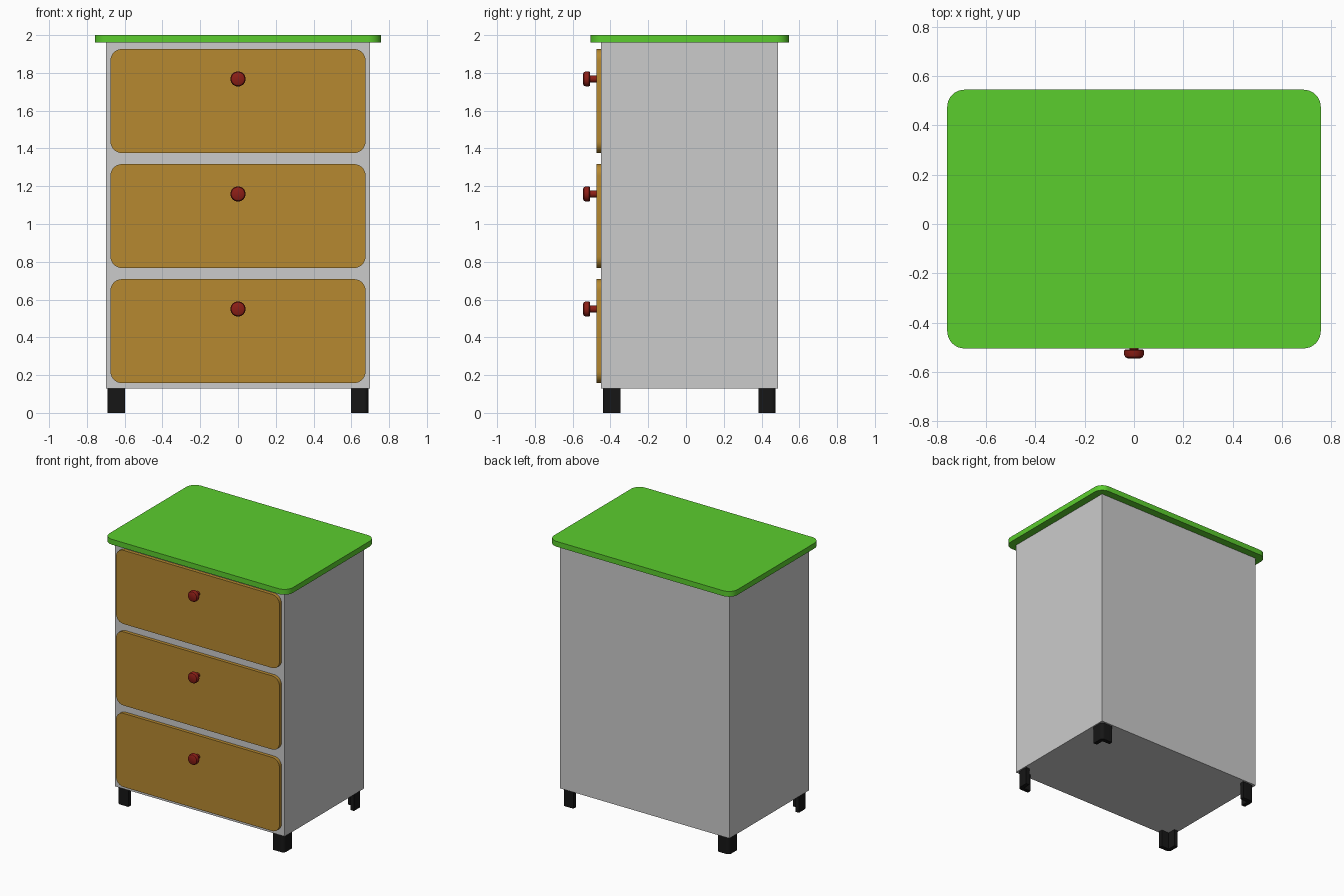
import bpy, bmesh, math
from mathutils import Matrix

if "Cube" in bpy.data.objects:
    bpy.data.objects.remove(bpy.data.objects["Cube"])


def material(name, rgb):
    m = bpy.data.materials.new(name)
    m.diffuse_color = (*rgb, 1)
    m.use_nodes = True
    m.node_tree.nodes["Principled BSDF"].inputs["Base Color"].default_value = m.diffuse_color
    return m


GREEN = material("green", (0.105, 0.61, 0.027))
WOOD = material("wood", (0.47, 0.25, 0.03))
RED = material("dark_red", (0.26, 0.013, 0.008))
BLACK = material("black", (0.008, 0.008, 0.008))


def finish(name, bm, mat=None, smooth=True):
    bmesh.ops.recalc_face_normals(bm, faces=bm.faces)
    me = bpy.data.meshes.new(name)
    bm.to_mesh(me)
    bm.free()
    ob = bpy.data.objects.new(name, me)
    bpy.context.collection.objects.link(ob)
    if mat:
        me.materials.append(mat)
    if smooth:
        bpy.ops.object.select_all(action='DESELECT')
        ob.select_set(True)
        bpy.context.view_layer.objects.active = ob
        bpy.ops.object.shade_smooth_by_angle(angle=math.radians(35))
    return ob


def prism(points, z0, z1):
    """Extrude a 2D outline upwards."""
    bm = bmesh.new()
    face = bm.faces.new([bm.verts.new((x, y, z0)) for x, y in points])
    new = bmesh.ops.extrude_face_region(bm, geom=[face])["geom"]
    verts = [g for g in new if isinstance(g, bmesh.types.BMVert)]
    bmesh.ops.translate(bm, verts=verts, vec=(0, 0, z1 - z0))
    return bm


def rounded_rect(w, h, r, n=8):
    """Outline of a rounded rectangle centred on the origin."""
    pts = []
    for k, (sx, sy) in enumerate(((1, 1), (-1, 1), (-1, -1), (1, -1))):
        for i in range(n + 1):
            a = math.pi / 2 * (k + i / n)
            pts.append((sx * (w / 2 - r) + r * math.cos(a),
                        sy * (h / 2 - r) + r * math.sin(a)))
    return pts


TO_FRONT = Matrix.Rotation(math.pi / 2, 4, 'X')  # local z turns to -y

# Cabinet body
bm = bmesh.new()
bmesh.ops.create_cube(bm, size=1, matrix=Matrix.Translation((0, 0.019, 1.045))
                      @ Matrix.Diagonal((1.40, 0.937, 1.83, 1)))
finish("cabinet_body", bm, smooth=False)

# Worktop
bm = prism(rounded_rect(1.516, 1.05, 0.07), 1.96, 2.0)
bmesh.ops.translate(bm, verts=bm.verts, vec=(0, 0.02, 0))
finish("worktop", bm, GREEN)

# Drawer fronts with turned knobs
KNOB = [(0, 0), (0.018, 0), (0.018, 0.034), (0.036, 0.034), (0.04, 0.039),
        (0.04, 0.055), (0.036, 0.065), (0.027, 0.07), (0, 0.07)]
for label, z in (("lower", 0.433), ("middle", 1.042), ("upper", 1.651)):
    bm = prism(rounded_rect(1.35, 0.55, 0.06), 0, 0.026)
    bmesh.ops.transform(bm, verts=bm.verts,
                        matrix=Matrix.Translation((0, -0.449, z)) @ TO_FRONT)
    finish(label + "_drawer_front", bm, WOOD)

    bm = bmesh.new()
    ring = [bm.verts.new((r, 0, h)) for r, h in KNOB]
    edges = [bm.edges.new(p) for p in zip(ring, ring[1:])]
    bmesh.ops.spin(bm, geom=ring + edges, cent=(0, 0, 0), axis=(0, 0, 1),
                   angle=2 * math.pi, steps=32)
    bmesh.ops.remove_doubles(bm, verts=bm.verts, dist=1e-4)
    bmesh.ops.transform(bm, verts=bm.verts,
                        matrix=Matrix.Translation((0, -0.475, z + 0.117)) @ TO_FRONT)
    finish(label + "_knob", bm, RED)

# Angle-section legs, rounded on the outer corner
W, T, R = 0.092, 0.03, 0.025
arc = [(R - R * math.cos(a), R - R * math.sin(a))
       for a in (math.pi / 2 * i / 6 for i in range(7))]
LEG = arc + [(W, 0), (W, T), (T, T), (T, W), (0, W)]
for xn, sx in (("left", -1), ("right", 1)):
    for yn, y, sy in (("front", -0.44, 1), ("back", 0.475, -1)):
        pts = [(sx * (0.69 - px), y + sy * py) for px, py in LEG]
        finish(f"{yn}_{xn}_leg", prism(pts, 0, 0.13), BLACK)
